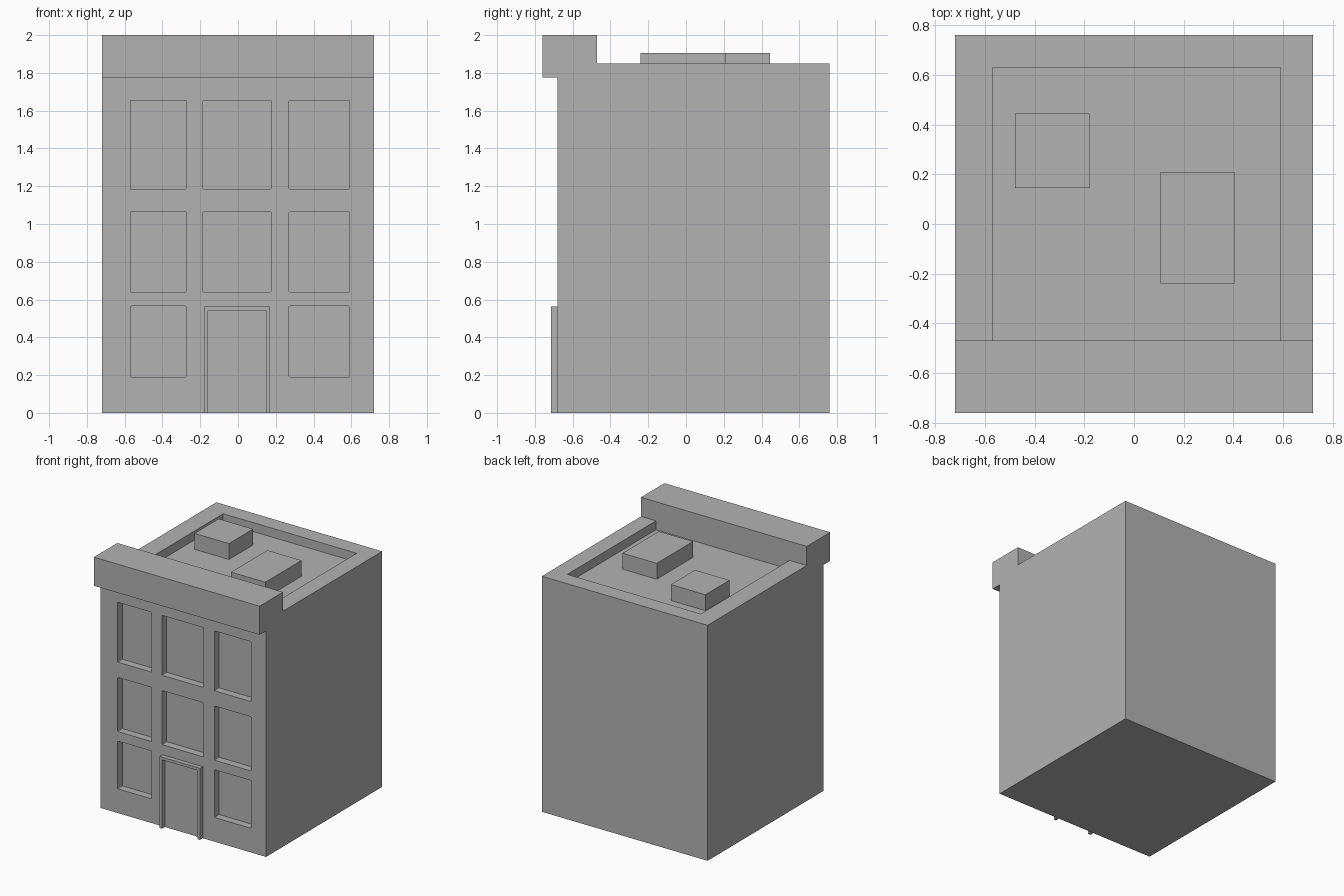
import bpy
import bmesh
from mathutils import Vector

cube = bpy.data.objects.get("Cube")
if cube:
    bpy.data.objects.remove(cube, do_unlink=True)

grey = bpy.data.materials.new("plain grey")
grey.use_nodes = True
COLOUR = (0.45, 0.45, 0.45, 1)
grey.diffuse_color = COLOUR
grey.node_tree.nodes["Principled BSDF"].inputs["Base Color"].default_value = COLOUR


def finish(name, bm):
    bmesh.ops.recalc_face_normals(bm, faces=bm.faces)
    mesh = bpy.data.meshes.new(name)
    bm.to_mesh(mesh)
    bm.free()
    mesh.materials.append(grey)
    obj = bpy.data.objects.new(name, mesh)
    bpy.context.collection.objects.link(obj)
    return obj


def extrude_profile(name, points, depth):
    """Close a 3D outline into a face and pull it along depth."""
    bm = bmesh.new()
    face = bm.faces.new([bm.verts.new(p) for p in points])
    out = bmesh.ops.extrude_face_region(bm, geom=[face], use_keep_orig=True)
    verts = [g for g in out["geom"] if isinstance(g, bmesh.types.BMVert)]
    bmesh.ops.translate(bm, verts=verts, vec=depth)
    return finish(name, bm)


def add_box(bm, x, y, z, radius=0):
    """Box between limits, optionally rounding the edges along y."""
    verts = bmesh.ops.create_cube(bm, size=1)["verts"]
    for v in verts:
        v.co = Vector([r[0] if c < 0 else r[1] for c, r in zip(v.co, (x, y, z))])
    if radius:
        edges = {e for v in verts for e in v.link_edges
                 if abs(e.verts[0].co.y - e.verts[1].co.y) > 0.01}
        bmesh.ops.bevel(bm, geom=list(edges), offset=radius, segments=2,
                        profile=0.5, affect='EDGES')


def box(name, x, y, z):
    bm = bmesh.new()
    add_box(bm, x, y, z)
    return finish(name, bm)


def cut(target, cutter):
    mod = target.modifiers.new("cut", 'BOOLEAN')
    mod.operation = 'DIFFERENCE'
    mod.solver = 'EXACT'
    mod.object = cutter
    cutter.hide_render = True
    bpy.context.view_layer.objects.active = target
    bpy.ops.object.modifier_apply(modifier=mod.name)
    bpy.data.objects.remove(cutter, do_unlink=True)


HALF, WALL, BACK = 0.72, -0.68, 0.76
ROOF, FLOOR, PARAPET = 1.85, 1.78, -0.47

# Walls and front parapet as one side profile
side = [(WALL, 0), (BACK, 0), (BACK, ROOF), (PARAPET, ROOF), (PARAPET, 2),
        (-BACK, 2), (-BACK, 1.775), (WALL, 1.775)]
building = extrude_profile("building", [(-HALF, y, z) for y, z in side], (2 * HALF, 0, 0))

# Window recesses, with the door taking the middle of the lowest row
columns = [(-0.57, -0.275), (-0.185, 0.175), (0.27, 0.59)]
rows = [(0.19, 0.565), (0.64, 1.065), (1.185, 1.655)]
bm = bmesh.new()
for r, z in enumerate(rows):
    for c, x in enumerate(columns):
        if (r, c) != (0, 1):
            add_box(bm, x, (WALL - 0.05, WALL + 0.06), z, 0.006)
cut(building, finish("window_cutter", bm))

# Sunken roof
cut(building, box("roof_cutter", (-0.57, 0.59), (PARAPET, 0.63), (FLOOR, 1.95)))

# Door frame
frame = [(-0.18, 0), (-0.18, 0.562), (0.17, 0.562), (0.17, 0),
         (0.15, 0), (0.15, 0.54), (-0.16, 0.54), (-0.16, 0)]
extrude_profile("door_frame", [(x, -0.715, z) for x, z in frame], (0, 0.035, 0))

# Rooftop units
box("small_roof_unit", (-0.48, -0.18), (0.145, 0.445), (FLOOR, 1.905))
box("large_roof_unit", (0.107, 0.405), (-0.24, 0.21), (FLOOR, 1.905))
